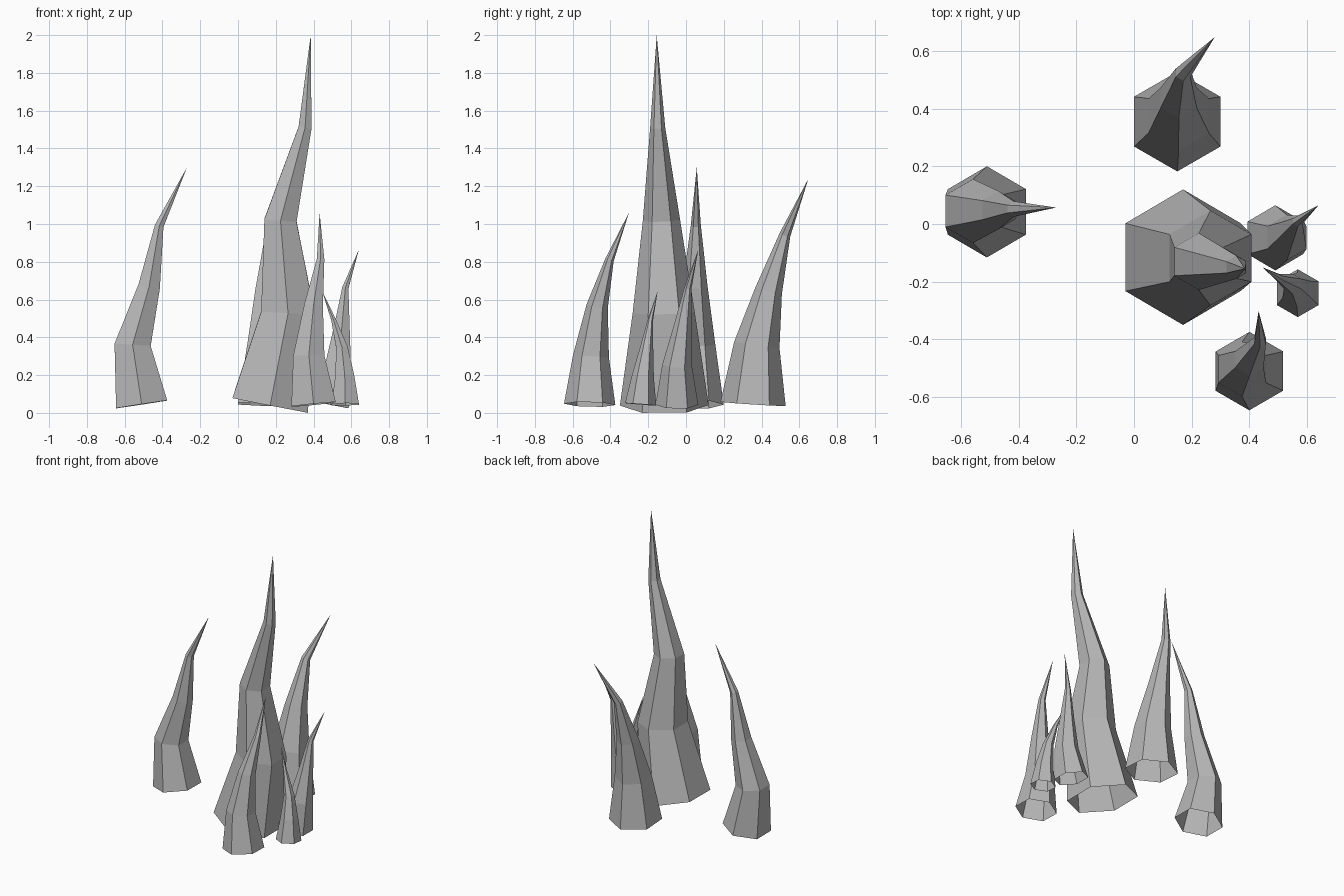
import bpy, bmesh, math
from mathutils import Vector

cube = bpy.data.objects.get("Cube")
if cube:
    bpy.data.objects.remove(cube, do_unlink=True)

# Single stone colour
stone = bpy.data.materials.new("grey_stone")
stone.use_nodes = True
GREY = (0.48, 0.48, 0.48, 1)
stone.diffuse_color = GREY
stone.node_tree.nodes["Principled BSDF"].inputs["Base Color"].default_value = GREY

SIDES = 6
TAPER = (1, 0.7, 0.42, 0.17)  # ring radius relative to the base


def spike(name, radius, path):
    """Bent, tapering six-sided spike, open underneath; path runs base to tip."""
    pts = [Vector(p) for p in path]
    dirs = [(b - a).normalized() for a, b in zip(pts, pts[1:])]
    bm = bmesh.new()
    rings = []
    for i, taper in enumerate(TAPER):
        # each ring sits square to the bend at its point
        tangent = dirs[0] if i == 0 else dirs[i - 1] + dirs[i]
        turn = Vector((0, 0, 1)).rotation_difference(tangent.normalized())
        ring = []
        for k in range(SIDES):
            a = math.tau * (k + 0.5) / SIDES
            offset = Vector((math.cos(a), math.sin(a), 0)) * radius * taper
            ring.append(bm.verts.new(pts[i] + turn @ offset))
        rings.append(ring)
    tip = bm.verts.new(pts[-1])
    for k in range(SIDES):
        n = (k + 1) % SIDES
        for low, high in zip(rings, rings[1:]):
            bm.faces.new((low[k], low[n], high[n], high[k]))
        bm.faces.new((rings[-1][k], rings[-1][n], tip))
    mesh = bpy.data.meshes.new(name)
    bm.to_mesh(mesh)
    bm.free()
    mesh.materials.append(stone)
    obj = bpy.data.objects.new(name, mesh)
    bpy.context.collection.objects.link(obj)


# Tall central spike
spike("main_spike", 0.235, [(0.17, -0.115, 0.04), (0.265, -0.118, 0.53),
      (0.225, -0.13, 1.02), (0.355, -0.15, 1.51), (0.385, -0.155, 2.0)])
# Lone spike on the right side
spike("right_spike", 0.158, [(-0.51, 0.042, 0.045), (-0.558, 0.045, 0.36),
      (-0.47, 0.048, 0.67), (-0.417, 0.052, 0.99), (-0.27, 0.057, 1.30)])
# Spike behind
spike("back_spike", 0.173, [(0.15, 0.355, 0.047), (0.155, 0.375, 0.36),
      (0.155, 0.437, 0.645), (0.17, 0.524, 0.943), (0.28, 0.648, 1.24)])
# Spike in front
spike("front_spike", 0.136, [(0.40, -0.51, 0.045), (0.375, -0.503, 0.30),
      (0.40, -0.47, 0.565), (0.437, -0.405, 0.81), (0.432, -0.302, 1.06)])
# Two small spikes on the left side
spike("left_spike", 0.113, [(0.49, -0.048, 0.043), (0.53, -0.047, 0.25),
      (0.55, -0.018, 0.455), (0.568, 0.01, 0.66), (0.64, 0.065, 0.865)])
spike("left_small_spike", 0.083, [(0.568, -0.24, 0.045), (0.565, -0.228, 0.195),
      (0.55, -0.208, 0.345), (0.505, -0.188, 0.495), (0.445, -0.15, 0.645)])
